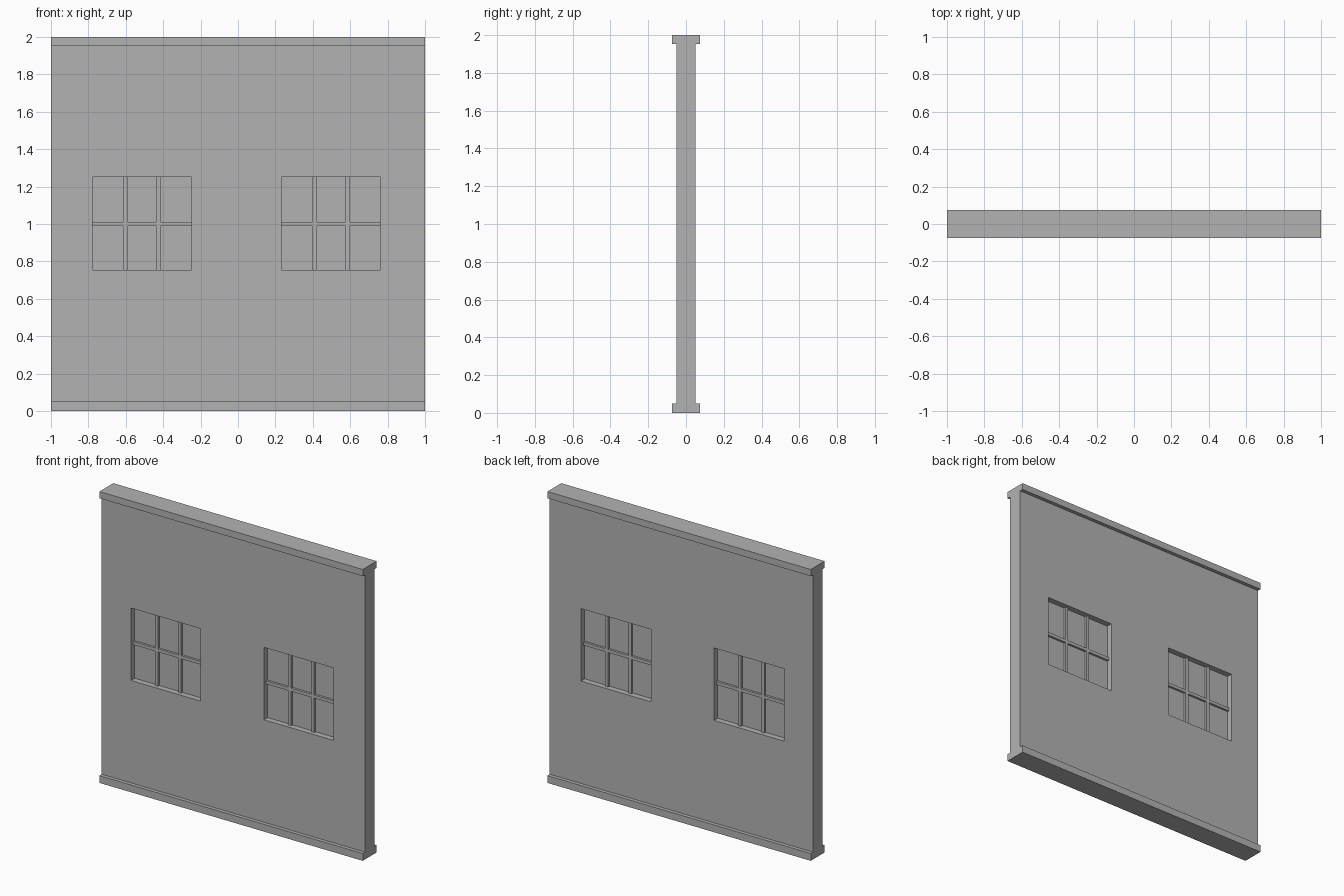
import bpy

cube = bpy.data.objects.get("Cube")
if cube:
    bpy.data.objects.remove(cube, do_unlink=True)

# Single plain grey for the whole panel
GREY = (0.45, 0.45, 0.45, 1)
grey = bpy.data.materials.new("plain_grey")
grey.diffuse_color = GREY
grey.use_nodes = True
grey.node_tree.nodes["Principled BSDF"].inputs["Base Color"].default_value = GREY


def box(name, x0, x1, depth, z0, z1):
    """Box centred on y = 0, reaching depth to the front and to the back."""
    bpy.ops.mesh.primitive_cube_add(size=1, location=((x0 + x1) / 2, 0, (z0 + z1) / 2))
    obj = bpy.context.object
    obj.name = name
    obj.scale = (x1 - x0, 2 * depth, z1 - z0)
    bpy.ops.object.transform_apply(location=False, rotation=False, scale=True)
    obj.data.materials.append(grey)
    return obj


BASE, CORNICE = 0.05, 1.954
SILL, HEAD, MID = 0.753, 1.25, 1.0
HALF_W, BAR = 0.265, 0.011
BAR_OFFSET = 0.088
BAR_DEPTH, PANE_DEPTH = 0.025, 0.01

# Wall with its base and top rails
wall = box("wall", -1, 1, 0.05, BASE, CORNICE)
box("base_rail", -1, 1, 0.075, 0, BASE)
box("top_rail", -1, 1, 0.075, CORNICE, 2)

for side, cx in (("right", -0.513), ("left", 0.497)):
    x0, x1 = cx - HALF_W, cx + HALF_W

    # Window opening
    cutter = box(side + "_opening_cutter", x0, x1, 0.2, SILL, HEAD)
    cutter.hide_render = True
    cut = wall.modifiers.new(side + "_opening", "BOOLEAN")
    cut.operation = "DIFFERENCE"
    cut.solver = "EXACT"
    cut.object = cutter
    bpy.context.view_layer.objects.active = wall
    bpy.ops.object.modifier_apply(modifier=cut.name)
    bpy.data.objects.remove(cutter, do_unlink=True)

    # Pane and glazing bars
    box(side + "_window_pane", x0, x1, PANE_DEPTH, SILL, HEAD)
    uprights = (cx - BAR_OFFSET, cx + BAR_OFFSET)
    for x in uprights:
        box(side + "_window_upright", x - BAR, x + BAR, BAR_DEPTH, SILL, HEAD)
    starts = [x0] + [x + BAR for x in uprights]
    ends = [x - BAR for x in uprights] + [x1]
    for a, b in zip(starts, ends):
        box(side + "_window_crossbar", a, b, BAR_DEPTH, MID - BAR, MID + BAR)
